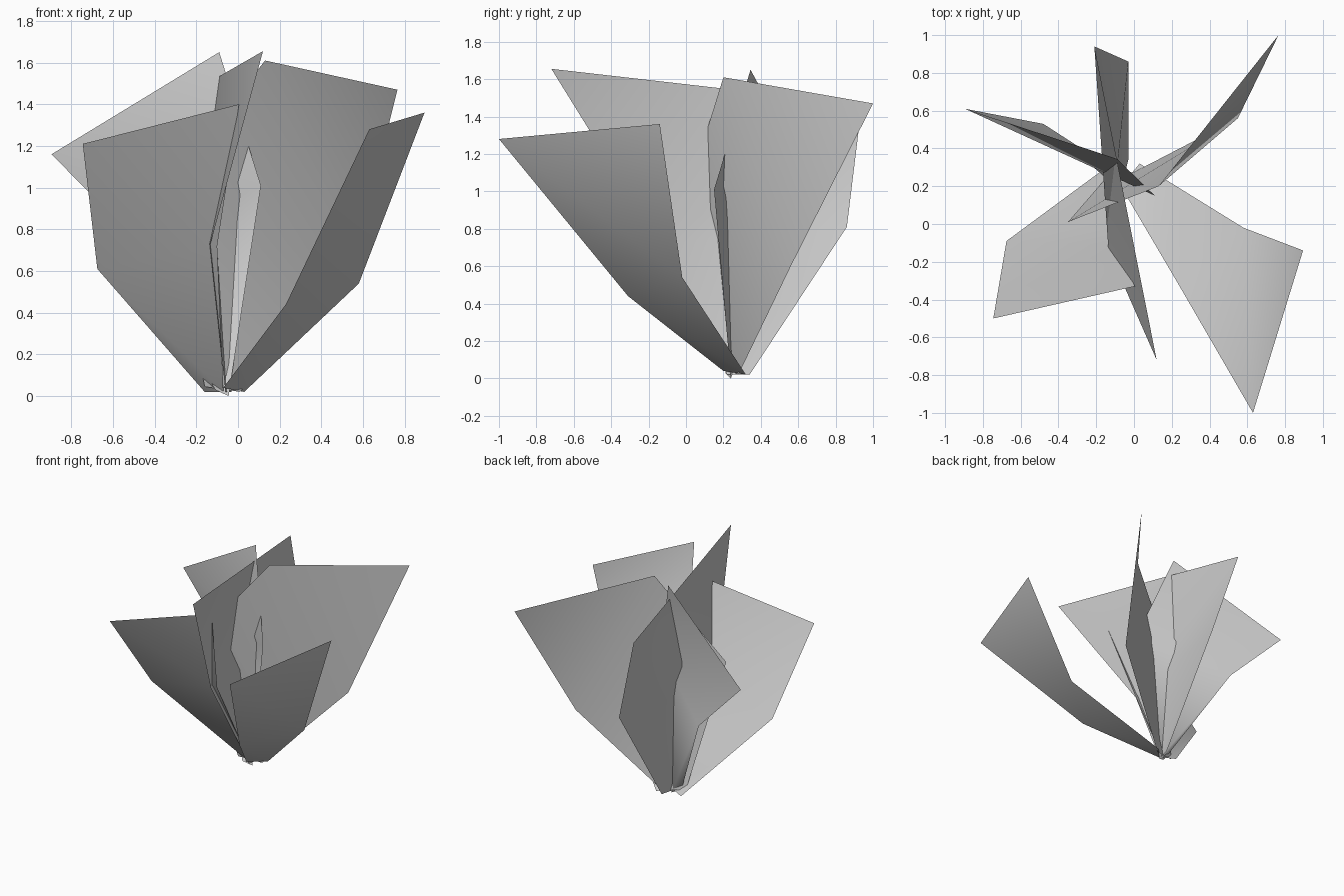
import bpy


def leaf(name, left, right):
    """Bent leaf card between two edge paths (base, middle, tip), split into triangles."""
    n = len(left)
    faces = []
    for i in range(n - 1):
        faces += [(i, n + i, i + 1), (n + i, n + i + 1, i + 1)]
    mesh = bpy.data.meshes.new(name)
    mesh.from_pydata(left + right, [], faces)
    mesh.shade_smooth()
    obj = bpy.data.objects.new(name, mesh)
    bpy.context.collection.objects.link(obj)
    return obj


# Front leaves, leaning out to the right and left
leaf("leaf_front_right",
     [(-0.07, 0.20, 0.04), (0.23, -0.31, 0.44), (0.63, -1.00, 1.28)],
     [(0.03, 0.32, 0.02), (0.58, -0.02, 0.54), (0.895, -0.14, 1.36)])
leaf("leaf_front_left",
     [(-0.16, 0.29, 0.02), (-0.675, -0.09, 0.61), (-0.745, -0.50, 1.21)],
     [(-0.07, 0.24, 0.02), (-0.10, -0.11, 0.72), (0.005, -0.33, 1.40)])

# Back leaves
leaf("leaf_back_right",
     [(-0.16, 0.23, 0.045), (-0.35, 0.01, 1.00), (0.13, 0.20, 1.61)],
     [(0.01, 0.28, 0.02), (0.55, 0.56, 0.60), (0.765, 1.00, 1.47)])
leaf("leaf_back_left",
     [(-0.11, 0.21, 0.03), (-0.48, 0.53, 0.74), (-0.895, 0.61, 1.16)],
     [(-0.045, 0.24, 0.0), (0.11, 0.15, 1.01), (-0.09, 0.345, 1.65)])

# Upright leaf running back to front through the middle
leaf("leaf_centre",
     [(-0.03, 0.34, 0.02), (-0.03, 0.86, 0.81), (-0.21, 0.94, 1.465)],
     [(-0.06, 0.22, 0.02), (-0.135, -0.14, 0.72), (0.12, -0.72, 1.655)])
